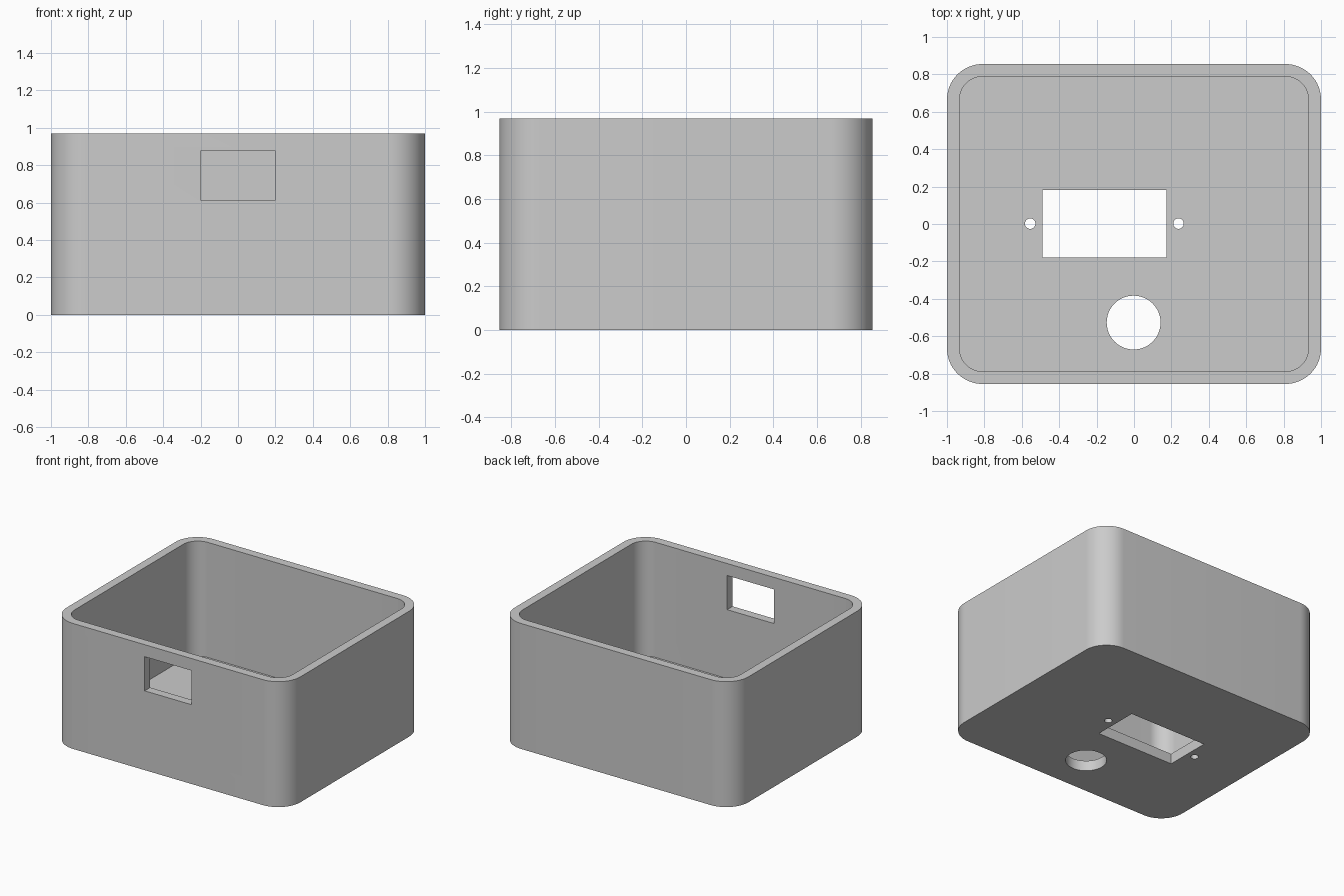
import bpy, bmesh, math

cube = bpy.data.objects.get("Cube")
if cube:
    bpy.data.objects.remove(cube, do_unlink=True)

HALF_X, HALF_Y, HEIGHT = 1.0, 0.855, 0.97
WALL, FLOOR, RADIUS = 0.067, 0.08, 0.19

grey = bpy.data.materials.new("plain grey")
grey.use_nodes = True
colour = (0.6, 0.6, 0.6, 1)
grey.diffuse_color = colour
grey.node_tree.nodes["Principled BSDF"].inputs["Base Color"].default_value = colour


def rounded_rect(hx, hy, r, steps=16):
    pts = []
    for i, (sx, sy) in enumerate([(1, 1), (-1, 1), (-1, -1), (1, -1)]):
        for k in range(steps + 1):
            a = math.pi / 2 * (i + k / steps)
            pts.append((sx * (hx - r) + r * math.cos(a), sy * (hy - r) + r * math.sin(a)))
    return pts


def circle(cx, cy, r, n=48):
    return [(cx + r * math.cos(2 * math.pi * k / n), cy + r * math.sin(2 * math.pi * k / n))
            for k in range(n)]


def rect(x0, x1, y0, y1):
    return [(x0, y0), (x1, y0), (x1, y1), (x0, y1)]


def prism(name, outline, z0, z1):
    bm = bmesh.new()
    face = bm.faces.new([bm.verts.new((x, y, z0)) for x, y in outline])
    top = bmesh.ops.extrude_face_region(bm, geom=[face])["geom"]
    bmesh.ops.translate(bm, vec=(0, 0, z1 - z0),
                        verts=[v for v in top if isinstance(v, bmesh.types.BMVert)])
    bmesh.ops.recalc_face_normals(bm, faces=bm.faces)
    mesh = bpy.data.meshes.new(name)
    bm.to_mesh(mesh)
    bm.free()
    mesh.materials.append(grey)
    obj = bpy.data.objects.new(name, mesh)
    bpy.context.collection.objects.link(obj)
    return obj


# Enclosure body
body = prism("enclosure_body", rounded_rect(HALF_X, HALF_Y, RADIUS), 0, HEIGHT)

# Cavity, floor openings and the front wall window
cutters = [
    prism("cavity_cutter", rounded_rect(HALF_X - WALL, HALF_Y - WALL, RADIUS - WALL), FLOOR, 1.2),
    prism("display_cutter", rect(-0.49, 0.173, -0.178, 0.182), -0.1, 0.2),
    prism("round_hole_cutter", circle(-0.002, -0.527, 0.144), -0.1, 0.2),
    prism("left_screw_cutter", circle(0.238, 0.002, 0.028, 32), -0.1, 0.2),
    prism("right_screw_cutter", circle(-0.555, 0.002, 0.028, 32), -0.1, 0.2),
    prism("window_cutter", rect(-0.2, 0.2, -1.0, -0.7), 0.613, 0.877),
]
for cutter in cutters:
    mod = body.modifiers.new(cutter.name, "BOOLEAN")
    mod.operation = "DIFFERENCE"
    mod.solver = "EXACT"
    mod.object = cutter

# Bake the cuts, then drop the cutters
bpy.context.view_layer.objects.active = body
body.select_set(True)
for cutter in cutters:
    bpy.ops.object.modifier_apply(modifier=cutter.name)
    bpy.data.objects.remove(cutter, do_unlink=True)

# Smooth corners, crisp rims
bpy.ops.object.select_all(action="DESELECT")
body.select_set(True)
bpy.ops.object.shade_smooth_by_angle(angle=math.radians(30))
